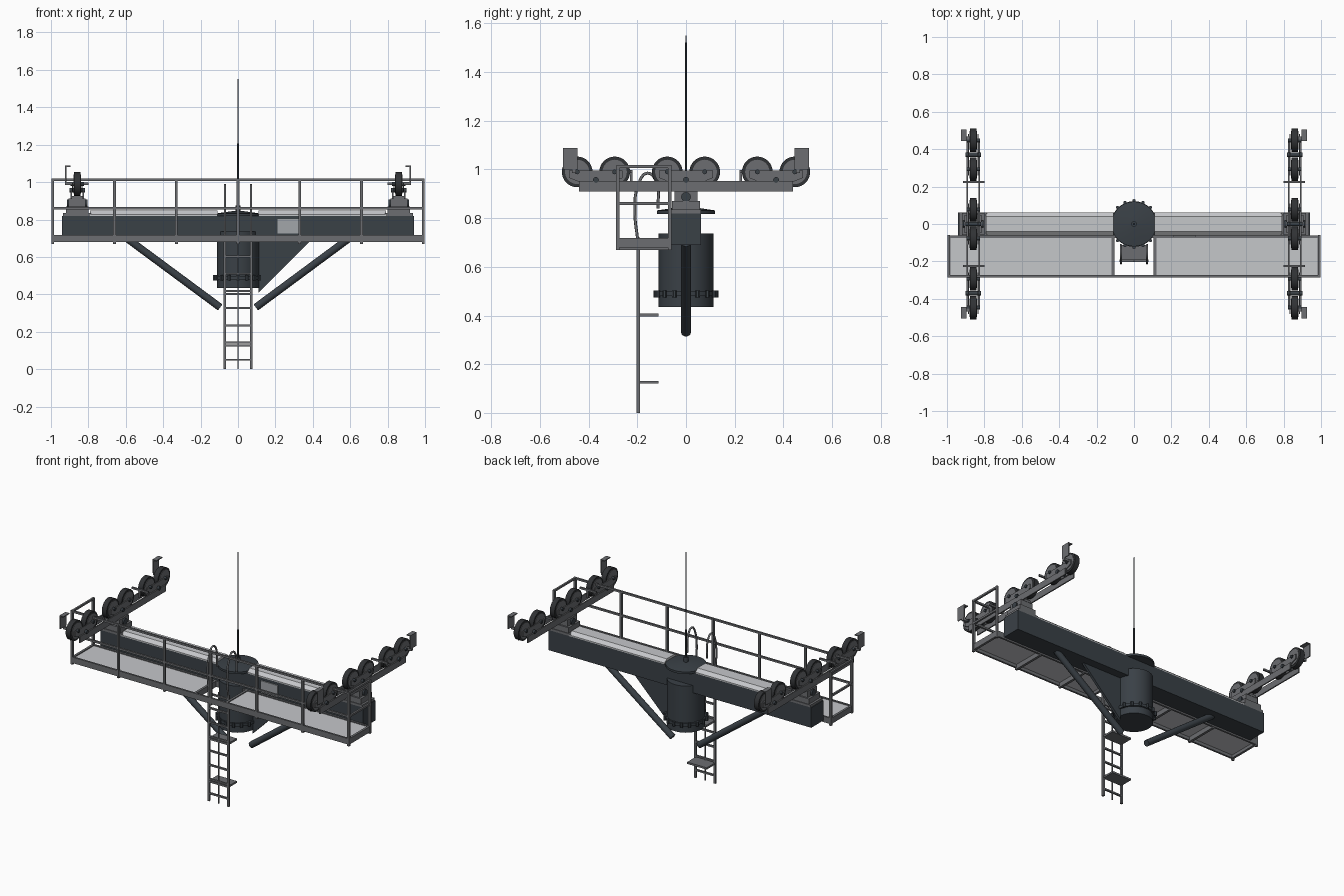
import bpy, bmesh, math
from mathutils import Vector

if "Cube" in bpy.data.objects:
    bpy.data.objects.remove(bpy.data.objects["Cube"])


def material(name, r, g, b):
    m = bpy.data.materials.new(name)
    m.use_nodes = True
    m.diffuse_color = (r, g, b, 1)
    m.node_tree.nodes["Principled BSDF"].inputs["Base Color"].default_value = (r, g, b, 1)
    return m


DARK = material("dark slate paint", .042, .052, .062)
STEEL = material("galvanised steel", .15, .155, .165)
LIGHT = material("pale deck metal", .56, .57, .59)
RUBBER = material("black rubber", .03, .032, .035)
SIGN = material("sign grey", .36, .38, .40)


def finish(bm, name, mat, smooth=False):
    bmesh.ops.recalc_face_normals(bm, faces=bm.faces)
    mesh = bpy.data.meshes.new(name)
    bm.to_mesh(mesh)
    bm.free()
    mesh.materials.append(mat)
    obj = bpy.data.objects.new(name, mesh)
    bpy.context.collection.objects.link(obj)
    if smooth:
        bpy.ops.object.select_all(action='DESELECT')
        obj.select_set(True)
        bpy.context.view_layer.objects.active = obj
        bpy.ops.object.shade_smooth_by_angle(angle=math.radians(40))
    return obj


def box(name, x, y, z, mat):
    """Box from three (low, high) ranges."""
    bm = bmesh.new()
    bmesh.ops.create_cube(bm, size=1)
    for v in bm.verts:
        v.co = [r[0] + (c + .5) * (r[1] - r[0]) for c, r in zip(v.co, (x, y, z))]
    return finish(bm, name, mat)


def rod(name, a, b, r, mat, sides=12, r2=None):
    """Cylinder or cone between two points."""
    a, b = Vector(a), Vector(b)
    bm = bmesh.new()
    bmesh.ops.create_cone(bm, cap_ends=True, segments=sides, radius1=r,
                          radius2=r if r2 is None else r2, depth=(b - a).length)
    turn = (b - a).to_track_quat('Z', 'Y')
    for v in bm.verts:
        v.co = turn @ v.co + (a + b) / 2
    return finish(bm, name, mat, True)


def prism(name, outline, axis, low, high, mat):
    """Extrude a 2D outline along axis 0 (x) or 1 (y)."""
    bm = bmesh.new()
    place = (lambda p, t: (t, p[0], p[1])) if axis == 0 else (lambda p, t: (p[0], t, p[1]))
    face = bm.faces.new([bm.verts.new(place(p, low)) for p in outline])
    out = bmesh.ops.extrude_face_region(bm, geom=[face])
    move = Vector(place((0, 0), high - low))
    bmesh.ops.translate(bm, vec=move, verts=[g for g in out["geom"] if isinstance(g, bmesh.types.BMVert)])
    return finish(bm, name, mat)


def tube(name, points, r, mat):
    curve = bpy.data.curves.new(name, 'CURVE')
    curve.dimensions = '3D'
    curve.bevel_depth = r
    curve.bevel_resolution = 2
    curve.resolution_u = 4
    curve.use_fill_caps = True
    s = curve.splines.new('BEZIER')
    s.bezier_points.add(len(points) - 1)
    for p, co in zip(s.bezier_points, points):
        p.co = co
        p.handle_left_type = p.handle_right_type = 'AUTO'
    curve.materials.append(mat)
    obj = bpy.data.objects.new(name, curve)
    bpy.context.collection.objects.link(obj)


# Tower stub, bolted collar, cap and antenna
rod("tower_stub", (0, 0, .435), (0, 0, .737), .112, DARK, 32)
rod("tower_collar", (0, 0, .48), (0, 0, .498), .122, DARK, 32)
for i in range(16):
    a = math.tau * i / 16
    x, y = .125 * math.cos(a), .125 * math.sin(a)
    rod("collar_bolt", (x, y, .475), (x, y, .503), .009, DARK, 6)
rod("tower_cap", (0, 0, .818), (0, 0, .832), .12, DARK, 32)
rod("tower_cap_dome", (0, 0, .832), (0, 0, .845), .118, DARK, 32, .03)
rod("antenna_base", (0, 0, .84), (0, 0, .875), .014, DARK)
rod("antenna", (0, 0, .87), (0, 0, 1.55), .005, DARK, 8, .003)

# Crossarm with pale top covers, struts and gusset
box("crossarm", (-.94, .94), (-.062, .062), (.69, .82), DARK)
prism("gusset_plate", [(.1, .70), (.39, .69), (.11, .41)], 1, -.008, .008, DARK)
box("number_plate", (.21, .33), (-.069, -.062), (.725, .803), SIGN)
cover = [(-.062, .82), (.062, .82), (.062, .828), (.04, .847), (-.04, .847), (-.062, .828)]
for s in (-1, 1):
    lo, hi = sorted((s * .11, s * .79))
    prism("crossarm_cover", cover, 0, lo, hi, LIGHT)
    rod("diagonal_strut", (s * .595, 0, .70), (s * .095, 0, .33), .02, DARK, 16)

# Walkway deck, frame and cross bearers
for s in (-1, 1):
    lo, hi = sorted((s * .115, s * .985))
    box("deck", (lo, hi), (-.275, -.07), (.70, .712), LIGHT)
    lo, hi = sorted((s * .105, s * .12))
    box("hatch_edge", (lo, hi), (-.28, -.065), (.68, .718), STEEL)
    lo, hi = sorted((s * .98, s * .995))
    box("deck_end_frame", (lo, hi), (-.285, -.062), (.68, .718), STEEL)
    for x in (.33, .66):
        box("deck_bearer", (s * x - .008, s * x + .008), (-.28, -.065), (.67, .70), STEEL)
for y in (-.28, -.068):
    box("deck_side_frame", (-.995, .995), (y - .006, y + .006), (.68, .718), STEEL)

# Guard rail: posts, rails and end frames
for i in range(-3, 4):
    box("rail_post", (i * .33 - .007, i * .33 + .007), (-.287, -.273), (.67, 1.015), STEEL)
for z in (.86, 1.012):
    box("guard_rail", (-.998, .998), (-.286, -.274), (z - .006, z + .006), STEEL)
    for s in (-1, 1):
        box("end_rail", (s * .99 - .006, s * .99 + .006), (-.28, -.066), (z - .006, z + .006), STEEL)
for s in (-1, 1):
    box("end_post", (s * .99 - .007, s * .99 + .007), (-.074, -.06), (.67, 1.018), STEEL)

# Ladder with rungs, foot plates and grab hoops
for s in (-1, 1):
    x = s * .07
    box("ladder_stile", (x - .007, x + .007), (-.204, -.19), (0, .72), STEEL)
    tube("grab_hoop", [(x, -.197, .70), (x, -.21, .83), (x, -.195, .94), (x, -.158, .985),
                       (x, -.122, .95), (x, -.115, .84)], .006, STEEL)
box("ladder_safety_rail", (-.003, .003), (-.2, -.194), (0, .72), STEEL)
for i in range(8):
    z = .05 + i * .092
    box("ladder_rung", (-.07, .07), (-.203, -.191), (z - .005, z + .005), STEEL)
for z in (.126, .402):
    box("foot_plate", (-.07, .07), (-.2, -.112), (z - .006, z + .006), STEEL)


def slab(name, a, b, y, z, mat=STEEL):
    box(name, tuple(sorted((a, b))), y, z, mat)


def sheave(x, y, z):
    rod("sheave_tyre", (x - .017, y, z), (x + .017, y, z), .063, RUBBER, 32)
    rod("sheave_disc", (x - .02, y, z), (x + .02, y, z), .05, STEEL, 32)
    rod("sheave_axle", (x - .036, y, z), (x + .036, y, z), .01, DARK, 12)


# Sheave trains on both crossarm ends
for s in (-1, 1):
    x = s * .86
    slab("mount_plate", s * .785, s * .935, (-.062, .062), (.82, .835))
    slab("mount_block", s * .80, s * .92, (-.058, .058), (.835, .87))
    slab("mount_bracket", s * .815, s * .905, (-.048, .048), (.87, .912))
    rod("mount_pin", (x - .055, 0, .887), (x + .055, 0, .887), .02, DARK, 16)
    for d in (-1, 1):
        p = x + d * .032
        slab("train_side_plate", p - .004, p + .004, (-.44, .44), (.91, .952))
        for yc in (-.37, 0, .37):
            bogie = [(yc - .11, .965), (yc - .06, .945), (yc + .06, .945),
                     (yc + .11, .965), (yc + .11, .995), (yc - .11, .995)]
            prism("bogie_plate", bogie, 0, x + d * .025 - .003, x + d * .025 + .003, STEEL)
        # Cable catcher at each end of the train
        y = tuple(sorted((d * .445, d * .505)))
        slab("catcher_plate", s * .918, s * .924, y, (1.0, 1.088))
        slab("catcher_lip", s * .895, s * .924, y, (1.082, 1.088))
        slab("catcher_arm", s * .87, s * .924, (d * .46 - .008, d * .46 + .008), (.985, 1.0))
        slab("guide_bar", s * .80, s * .915, (d * .225 - .005, d * .225 + .005), (.985, .997))
        slab("guide_bar_stem", s * .855, s * .865, (d * .225 - .005, d * .225 + .005), (.94, .99))
    slab("train_core", x - .03, x + .03, (-.05, .05), (.91, .925))
    for yc in (-.37, 0, .37):
        rod("bogie_pin", (x - .042, yc, .957), (x + .042, yc, .957), .012, DARK, 12)
        for d in (-1, 1):
            sheave(x, yc + d * .077, .99)
